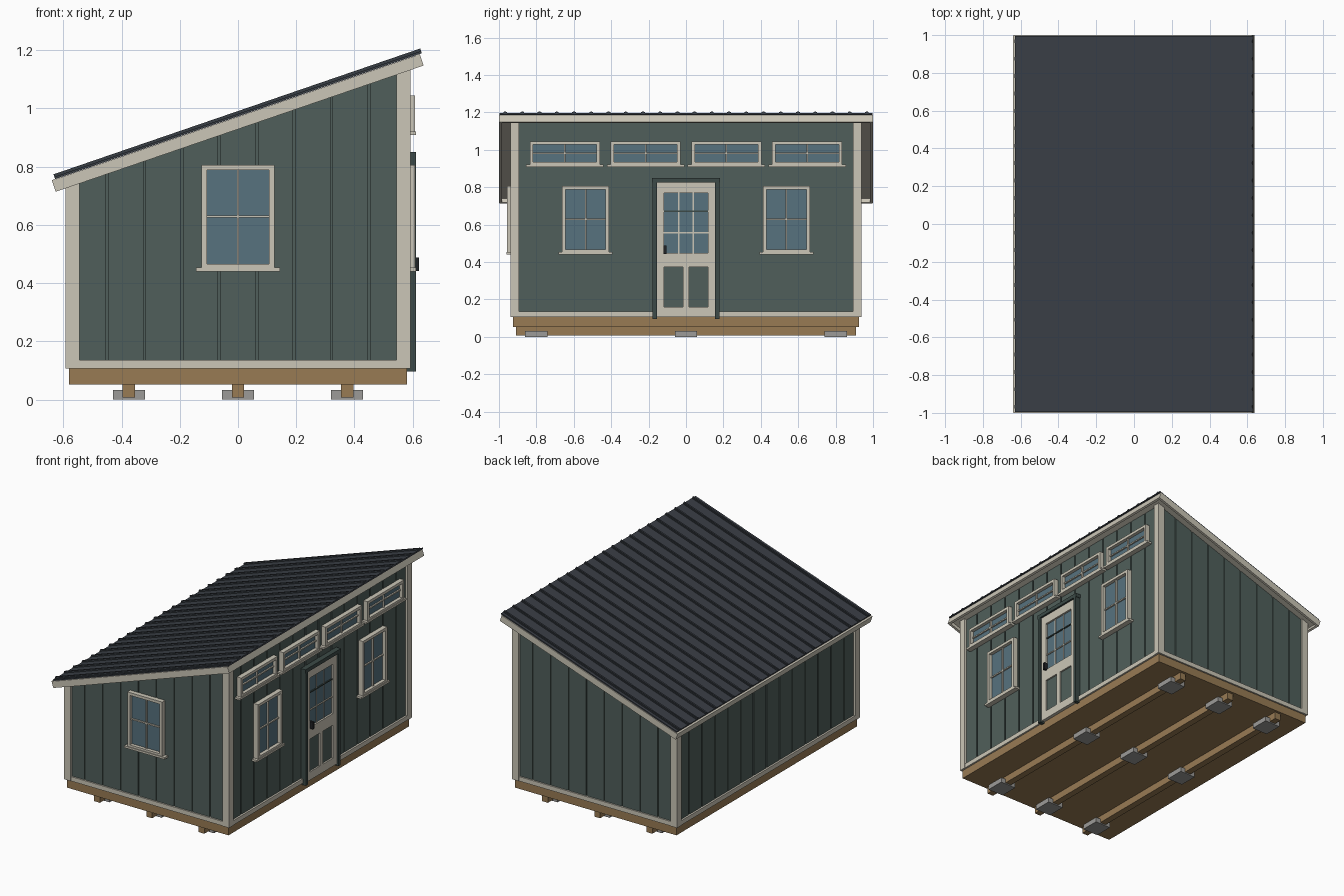
import bpy, bmesh, math

if "Cube" in bpy.data.objects:
    bpy.data.objects.remove(bpy.data.objects["Cube"])

def material(name, r, g, b):
    m = bpy.data.materials.new(name)
    lin = [((v / 255 + 0.055) / 1.055) ** 2.4 for v in (r, g, b)]
    m.diffuse_color = (*lin, 1)
    m.use_nodes = True
    m.node_tree.nodes["Principled BSDF"].inputs["Base Color"].default_value = m.diffuse_color
    return m

SIDING = material("green siding", 80, 95, 91)
TRIM = material("cream trim", 203, 198, 183)
GLASS = material("blue glass", 87, 114, 126)
ROOF = material("charcoal metal", 57, 62, 69)
WOOD = material("floor timber", 152, 123, 84)
BLOCK = material("grey concrete", 156, 155, 152)
DARK = material("dark green trim", 60, 74, 71)
BLACK = material("black hardware", 32, 34, 37)

def finish(bm, name, mat):
    bmesh.ops.recalc_face_normals(bm, faces=bm.faces)
    me = bpy.data.meshes.new(name)
    bm.to_mesh(me)
    bm.free()
    me.materials.append(mat)
    ob = bpy.data.objects.new(name, me)
    bpy.context.collection.objects.link(ob)

def prisms(name, mat, items):
    """items: (xz profile, y0, y1), extruded along y into one object"""
    bm = bmesh.new()
    for pts, y0, y1 in items:
        f = bm.faces.new([bm.verts.new((x, y0, z)) for x, z in pts])
        ext = bmesh.ops.extrude_face_region(bm, geom=[f])
        vs = [v for v in ext["geom"] if isinstance(v, bmesh.types.BMVert)]
        bmesh.ops.translate(bm, verts=vs, vec=(0, y1 - y0, 0))
    finish(bm, name, mat)

def rect(x0, x1, z0, z1):
    return [(x0, z0), (x1, z0), (x1, z1), (x0, z1)]

def boxes(name, mat, items):
    prisms(name, mat, [(rect(x0, x1, z0, z1), y0, y1) for x0, x1, y0, y1, z0, z1 in items])

SLOPE, TOP = 0.343, 0.95
def under_roof(x):
    return TOP + SLOPE * x

def sloped(x0, x1, z0):
    return [(x0, z0), (x1, z0), (x1, under_roof(x1)), (x0, under_roof(x0))]

# foundation blocks, skids, floor
boxes("foundation_blocks", BLOCK, [(x - .055, x + .055, y - .06, y + .06, 0, .032)
                                   for x in (-.375, 0, .375) for y in (-.8, 0, .8)])
boxes("skids", WOOD, [(x - .021, x + .021, -.91, .91, .007, .053) for x in (-.375, 0, .375)])
boxes("floor_frame", WOOD, [(-.58, .58, -.926, .926, .052, .106)])

# walls: solid core plus planks separated by narrow grooves
WX, WY, G = .578, .926, .004
prisms("wall_core", SIDING, [(sloped(-.572, .572, .106), -.92, .92)])
planks = []
n, m = 9, 14
for i in range(n):
    x0, x1 = -WX + 2 * WX * i / n + G, -WX + 2 * WX * (i + 1) / n - G
    planks += [(sloped(x0, x1, .107), -WY, -.915), (sloped(x0, x1, .107), .915, WY)]
for i in range(m):
    y0, y1 = -WY + 2 * WY * i / m + G, -WY + 2 * WY * (i + 1) / m - G
    planks += [(sloped(-WX, -.567, .107), y0, y1), (sloped(.567, WX, .107), y0, y1)]
prisms("siding_planks", SIDING, planks)

# corner posts and base boards
prisms("corner_trim", TRIM, [(sloped(*xs, .107), *ys) for xs in ((-.592, -.545), (.545, .592))
                             for ys in ((-.937, -.893), (.893, .937))])
boxes("base_trim", TRIM, [(-.55, .55, -.935, -.9, .107, .136), (-.55, .55, .9, .935, .107, .136),
                          (-.59, -.55, -.9, .9, .107, .136), (.55, .59, -.9, .9, .107, .136)])

# roof, in a frame tilted with the slope
ang = math.atan(SLOPE)
C, S = math.cos(ang), math.sin(ang)
def tilt(u0, u1, v0, v1):
    return [(u * C - v * S, .972 + u * S + v * C) for u, v in rect(u0, u1, v0, v1)]

prisms("roof_deck", TRIM, [(tilt(-.665, .65, -.02, 0), -.985, .985)])
prisms("rake_boards", TRIM, [(tilt(-.675, .659, -.041, 0), -1, -.984),
                             (tilt(-.675, .659, -.041, 0), .984, 1)])
prisms("eave_boards", TRIM, [(tilt(-.676, -.662, -.041, .001), -.998, .998),
                             (tilt(.646, .66, -.041, .001), -.998, .998)])
prisms("roof_sheet", ROOF, [(tilt(-.664, .668, .001, .009), -.996, .996)])
ribs = []
for i in range(22):
    y = (i - 10.5) * .0921
    ribs += [(tilt(-.664, .668, .008, .013), y - .01, y + .01),
             (tilt(-.664, .668, .008, .018), y - .005, y + .005)]
prisms("roof_ribs", ROOF, ribs)

# openings: boxes given as (u0, u1, z0, z1, d0, d1), d = distance out from the wall
def on_wall(side, name, mat, items):
    if side == "front":
        boxes(name, mat, [(a, b, -WY - d1, -WY - d0, z0, z1) for a, b, z0, z1, d0, d1 in items])
    else:
        boxes(name, mat, [(WX + d0, WX + d1, a, b, z0, z1) for a, b, z0, z1, d0, d1 in items])

def window(side, name, c, hw, z0, z1, t):
    zm = (z0 + z1) / 2
    on_wall(side, name + "_glass", GLASS, [(c - hw + .005, c + hw - .005, z0, z1 - .005, -.004, .008)])
    on_wall(side, name + "_casing", TRIM, [
        (c - hw, c - hw + t, z0, z1, -.003, .03), (c + hw - t, c + hw, z0, z1, -.003, .03),
        (c - hw + t, c + hw - t, z1 - t, z1, -.003, .03), (c - hw + t, c + hw - t, z0, z0 + t * .8, -.003, .03)])
    on_wall(side, name + "_muntins", TRIM, [(c - .004, c + .004, z0, z1 - .005, 0, .018),
                                            (c - hw + .005, c + hw - .005, zm - .004, zm + .004, 0, .017)])
    on_wall(side, name + "_sill", TRIM, [(c - hw - .02, c + hw + .02, z0 - .012, z0 + .001, -.003, .034)])

window("front", "front_window", 0, .125, .452, .806, .018)
for i, c in enumerate((-.537, .537)):
    window("right", f"side_window_{i + 1}", c, .125, .452, .806, .018)
for i, c in enumerate((-.648, -.216, .216, .648)):
    window("right", f"transom_window_{i + 1}", c, .187, .92, 1.045, .018)

# door: dark surround, cream leaf, nine-pane light, two lower panels, handle
on_wall("right", "door_surround", DARK, [(-.178, -.156, .096, .83, -.003, .034),
                                         (.156, .178, .096, .83, -.003, .034),
                                         (-.182, .182, .826, .85, -.003, .034)])
on_wall("right", "door_leaf", TRIM, [(-.156, -.118, .107, .826, -.003, .022), (.118, .156, .107, .826, -.003, .022),
                                     (-.118, .118, .77, .826, -.003, .022), (-.118, .118, .374, .449, -.003, .022),
                                     (-.118, .118, .107, .16, -.003, .022), (-.016, .016, .16, .374, -.003, .022),
                                     (-.13, -.118, .16, .374, -.003, .022), (.118, .13, .16, .374, -.003, .022)])
on_wall("right", "door_glass", GLASS, [(-.118, .118, .449, .77, -.003, .01)])
on_wall("right", "door_muntins", TRIM, [(-.042, -.036, .449, .77, .005, .015), (.036, .042, .449, .77, .005, .015),
                                        (-.118, .118, .552, .559, .005, .016)])
on_wall("right", "door_upper_muntin", DARK, [(-.118, .118, .667, .674, .005, .017)])
on_wall("right", "door_panels", SIDING, [(-.118, -.016, .16, .374, -.003, .012), (.016, .118, .16, .374, -.003, .012)])
on_wall("right", "door_handle", BLACK, [(-.12, -.105, .442, .488, .02, .044)])
